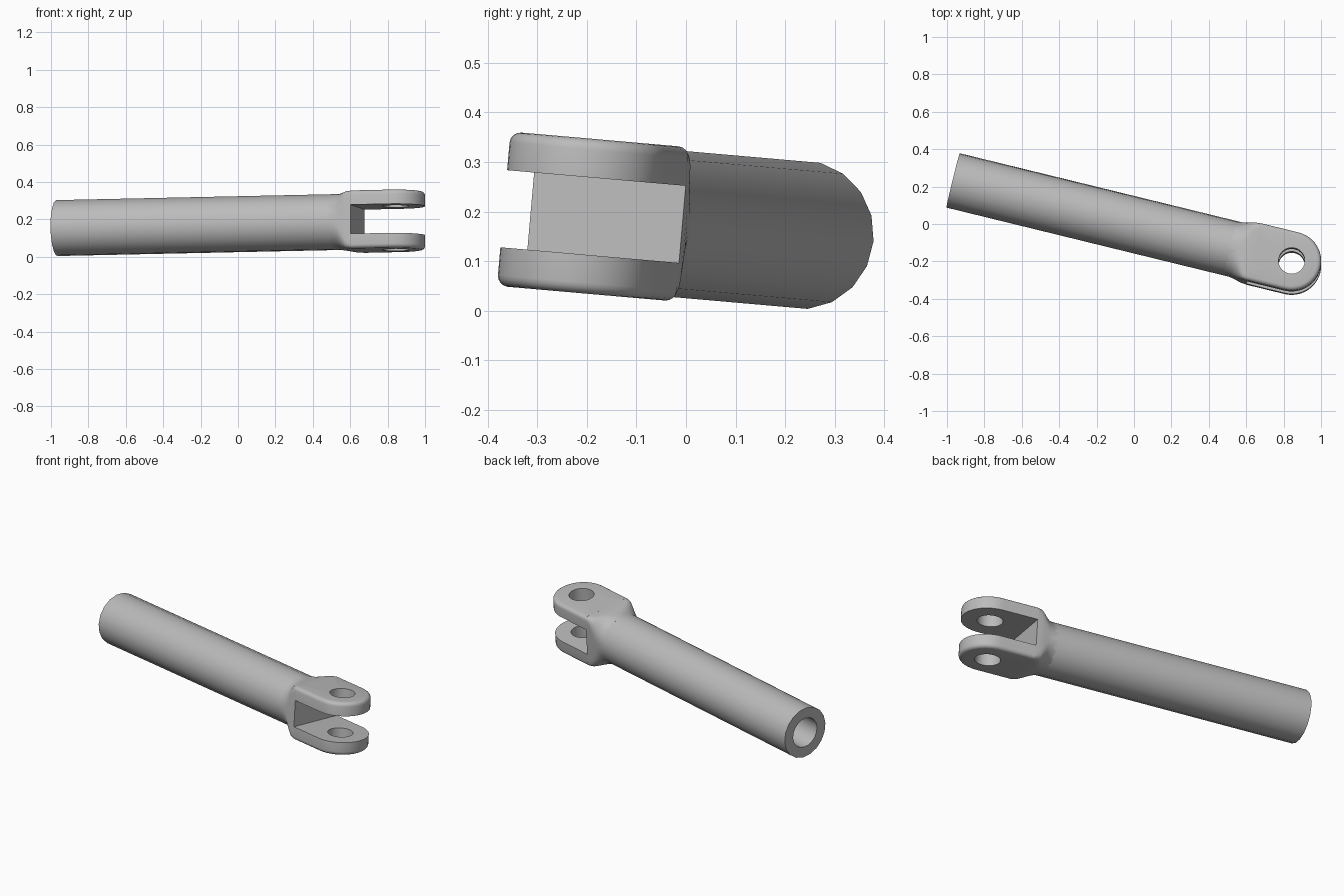
import bpy, bmesh
from math import sin, cos, pi, radians, copysign, hypot
from mathutils import Matrix

if "Cube" in bpy.data.objects:
    bpy.data.objects.remove(bpy.data.objects["Cube"])

# Single steel grey material
steel = bpy.data.materials.new("steel grey")
steel.use_nodes = True
colour = (0.5, 0.5, 0.5, 1)
steel.diffuse_color = colour
steel.node_tree.nodes["Principled BSDF"].inputs["Base Color"].default_value = colour

# Local frame: origin at the pin hole, x along the rod towards the fork tip
PLACE = (Matrix.Translation((0.843, -0.21, 0.192))
         @ Matrix.Rotation(radians(-5), 4, 'X')
         @ Matrix.Rotation(radians(-13.8), 4, 'Z'))
TUBE_START, FLOOR = -1.864, -0.21
TUBE_R, BORE_R, PIN_R = 0.15, 0.088, 0.07
FORK_W, FORK_H, GAP = 0.158, 0.156, 0.078


def loft(name, rings, loop=False):
    """Skin a list of equal rings; cap both ends, or join last to first."""
    bm = bmesh.new()
    rows = [[bm.verts.new(p) for p in ring] for ring in rings]
    n = len(rows[0])
    pairs = list(zip(rows, rows[1:])) + ([(rows[-1], rows[0])] if loop else [])
    for a, b in pairs:
        for i in range(n):
            j = (i + 1) % n
            bm.faces.new((a[i], a[j], b[j], b[i]))
    if not loop:
        bm.faces.new(rows[0])
        bm.faces.new(rows[-1])
    bmesh.ops.recalc_face_normals(bm, faces=bm.faces)
    bm.transform(PLACE)
    mesh = bpy.data.meshes.new(name)
    bm.to_mesh(mesh)
    bm.free()
    mesh.materials.append(steel)
    obj = bpy.data.objects.new(name, mesh)
    bpy.context.collection.objects.link(obj)
    bpy.ops.object.select_all(action='DESELECT')
    obj.select_set(True)
    bpy.context.view_layer.objects.active = obj
    bpy.ops.object.shade_smooth_by_angle(angle=radians(32))
    return obj


def section(x, w, h, power=2, n=72):
    """Cross-section across the rod: power 2 is round, higher is squarer."""
    pts = []
    for i in range(n):
        a = 2 * pi * i / n
        c, s = cos(a), sin(a)
        pts.append((x, w * copysign(abs(c) ** (2 / power), c),
                    h * copysign(abs(s) ** (2 / power), s)))
    return pts


# Hollow tube
loft("tube", [section(x, r, r, n=18) for x, r in
              ((-0.4, BORE_R), (TUBE_START, BORE_R),
               (TUBE_START, TUBE_R), (-0.28, TUBE_R))])

# Blend from the round tube to the square fork root
steps = ((-0.34, 0, 2), (-0.31, 0.1, 2.2), (-0.285, 0.35, 3),
         (-0.262, 0.7, 5), (-0.24, 0.95, 10), (FLOOR, 1, 16))
loft("fork_root", [section(x, 0.148 + t * (FORK_W - 0.148),
                           0.148 + t * (FORK_H - 0.148), p)
                   for x, t, p in steps])


def outline(r):
    """Plan of a fork arm: round tip, straight sides, square back."""
    arc = [(r * cos(a), r * sin(a))
           for a in (pi * (i / 24 - 0.5) for i in range(25))]
    side = [(FLOOR * i / 6, r) for i in range(1, 7)]
    back = [(FLOOR, r * (1 - i / 4)) for i in range(1, 8)]
    return arc + side + back + [(x, -y) for x, y in reversed(side)]


def arm(name, sign):
    """Fork arm with a pin hole and a rounded outer rim."""
    rim = 0.022
    layers = [(GAP, 0)]
    for i in range(5):
        a = i * pi / 8
        layers.append((FORK_H - rim + rim * sin(a), rim * (1 - cos(a))))
    rings = [[(x, y, sign * z) for x, y in outline(FORK_W - inset)]
             for z, inset in layers]
    hole = [(PIN_R * x / hypot(x, y), PIN_R * y / hypot(x, y))
            for x, y in outline(FORK_W)]
    rings += [[(x, y, sign * z) for x, y in hole] for z in (FORK_H, GAP)]
    loft(name, rings, loop=True)


arm("upper_fork_arm", 1)
arm("lower_fork_arm", -1)
